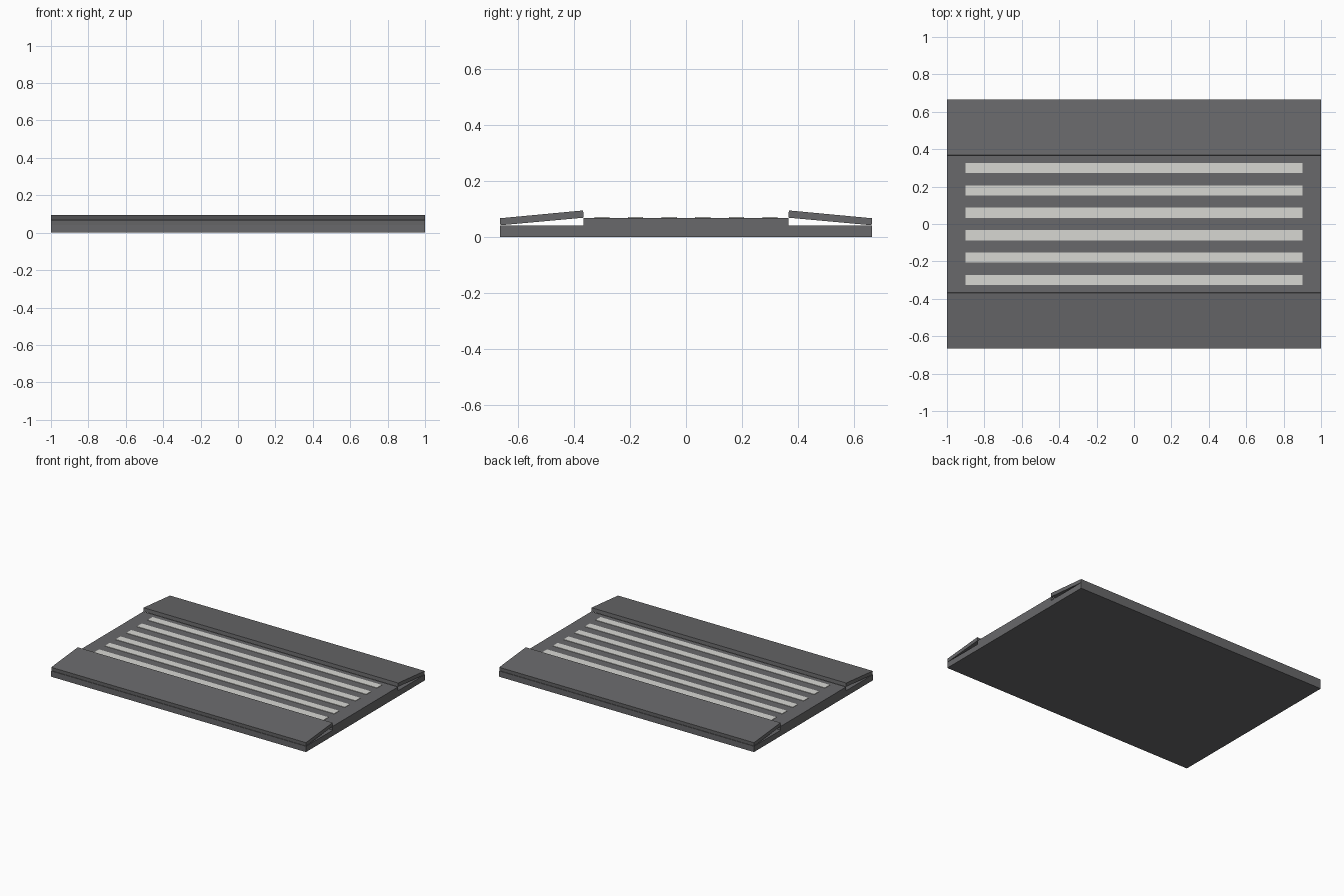
import bpy, bmesh

if "Cube" in bpy.data.objects:
    bpy.data.objects.remove(bpy.data.objects["Cube"])


def material(name, rgb):
    m = bpy.data.materials.new(name)
    m.diffuse_color = (*rgb, 1)
    m.use_nodes = True
    m.node_tree.nodes["Principled BSDF"].inputs["Base Color"].default_value = m.diffuse_color
    return m


dark = material("dark_grey", (0.14, 0.14, 0.145))
light = material("pale_grey", (0.68, 0.68, 0.65))


def extrude_x(name, profile, half, mat):
    """Closed solid from a (y, z) profile swept along x."""
    bm = bmesh.new()
    face = bm.faces.new([bm.verts.new((-half, y, z)) for y, z in profile])
    new = bmesh.ops.extrude_face_region(bm, geom=[face])["geom"]
    verts = [v for v in new if isinstance(v, bmesh.types.BMVert)]
    bmesh.ops.translate(bm, verts=verts, vec=(2 * half, 0, 0))
    bmesh.ops.recalc_face_normals(bm, faces=bm.faces[:])
    mesh = bpy.data.meshes.new(name)
    bm.to_mesh(mesh)
    bm.free()
    mesh.materials.append(mat)
    ob = bpy.data.objects.new(name, mesh)
    bpy.context.collection.objects.link(ob)
    return ob


# Stepped base: thin full slab with raised middle deck
extrude_x("base", [(-0.666, 0), (0.666, 0), (0.666, 0.041), (0.366, 0.041),
                   (0.366, 0.068), (-0.366, 0.068), (-0.366, 0.041),
                   (-0.666, 0.041)], 1.0, dark)

# Sloping side flaps, hinged at the outer edges
for side, s in (("front", -1), ("back", 1)):
    extrude_x(side + "_flap", [(s * 0.664, 0.042), (s * 0.666, 0.067),
                               (s * 0.368, 0.095), (s * 0.366, 0.069)], 1.0, dark)

# Raised pale strips along the deck
for i in range(6):
    y = -0.3 + i * 0.12
    extrude_x(f"strip_{i + 1}", [(y - 0.027, 0.066), (y + 0.027, 0.066),
                                 (y + 0.027, 0.071), (y - 0.027, 0.071)], 0.9, light)
